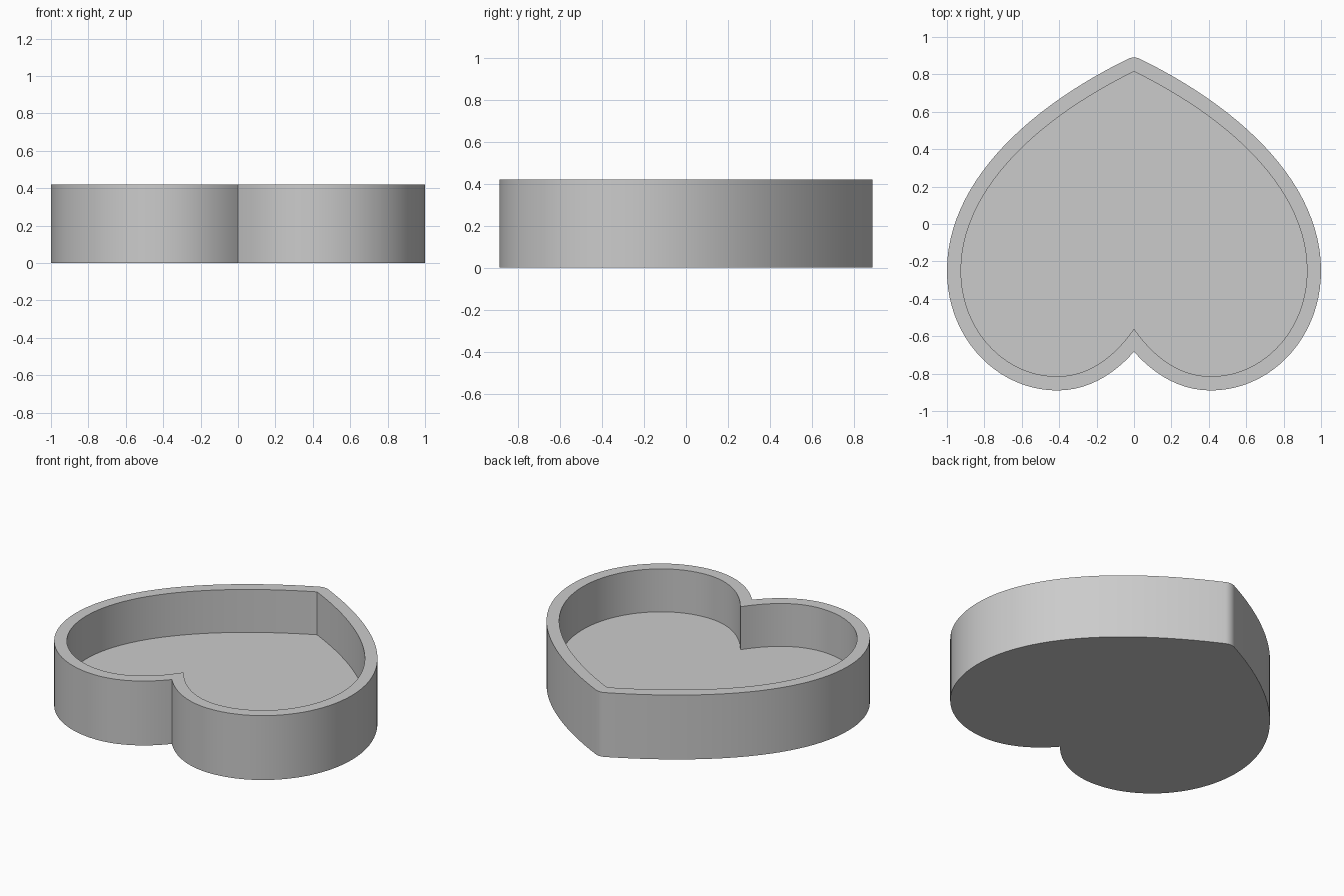
import bpy, bmesh, math
from mathutils import Vector
from mathutils.geometry import interpolate_bezier

if "Cube" in bpy.data.objects:
    bpy.data.objects.remove(bpy.data.objects["Cube"])

HEIGHT, FLOOR, WALL = 0.42, 0.14, 0.075

# Right half of the inner heart: notch -> lobe bottom -> widest point -> tip
segments = [
    ((0, -0.56), (0.10, -0.705), (0.24, -0.815), (0.41, -0.815)),
    ((0.41, -0.815), (0.69, -0.815), (0.925, -0.57), (0.925, -0.25)),
    ((0.925, -0.25), (0.925, 0.18), (0.52, 0.56), (0, 0.815)),
]
half = []
for seg, count in zip(segments, (14, 22, 26)):
    pts = interpolate_bezier(*[Vector((x, y, 0)) for x, y in seg], count)
    half += pts if not half else pts[1:]


def offset_half(pts, d):
    """Push the half outline outwards, mitre at the notch, round at the tip."""
    out = []
    for i, p in enumerate(pts):
        t = (pts[min(i + 1, len(pts) - 1)] - pts[max(i - 1, 0)]).normalized()
        out.append(p + Vector((t.y, -t.x, 0)) * d)
    k = next(i for i, p in enumerate(out) if p.x > 1e-4)
    a, b = (out[k - 1], out[k]) if k else (out[0], out[1])
    notch = a.lerp(b, -a.x / (b.x - a.x))
    n = out[-1] - pts[-1]
    ang = math.atan2(n.y, n.x)
    arc = [pts[-1] + Vector((math.cos(a), math.sin(a), 0)) * d
           for a in (ang + (math.pi / 2 - ang) * j / 4 for j in range(1, 5))]
    return [notch] + out[k:] + arc


def full(pts):
    """Mirror a half outline into a closed loop."""
    return pts + [Vector((-p.x, p.y, 0)) for p in reversed(pts[1:-1])]


inner, outer = full(half), full(offset_half(half, WALL))
bm = bmesh.new()


def ring(pts, z):
    return [bm.verts.new((p.x, p.y, z)) for p in pts]


def wall(lo, hi):
    n = len(lo)
    for i in range(n):
        j = (i + 1) % n
        bm.faces.new((lo[i], lo[j], hi[j], hi[i]))


# Outer wall, inner wall, base and tray floor
base, rim_out = ring(outer, 0), ring(outer, HEIGHT)
floor, rim_in = ring(inner, FLOOR), ring(inner, HEIGHT)
wall(base, rim_out)
wall(rim_in, floor)
bm.faces.new(base[::-1])
bm.faces.new(floor)

# Flat rim between both outlines
edges = [e for e in bm.edges if e.is_boundary]
bmesh.ops.triangle_fill(bm, edges=edges, use_beauty=True, normal=(0, 0, 1))
bmesh.ops.recalc_face_normals(bm, faces=bm.faces)

mesh = bpy.data.meshes.new("heart_tray")
bm.to_mesh(mesh)
bm.free()
tray = bpy.data.objects.new("heart_tray", mesh)
bpy.context.collection.objects.link(tray)

mat = bpy.data.materials.new("light grey")
mat.diffuse_color = (0.6, 0.6, 0.6, 1)
mat.use_nodes = True
mat.node_tree.nodes["Principled BSDF"].inputs["Base Color"].default_value = mat.diffuse_color
mesh.materials.append(mat)

bpy.context.view_layer.objects.active = tray
tray.select_set(True)
bpy.ops.object.shade_smooth_by_angle(angle=math.radians(30))
